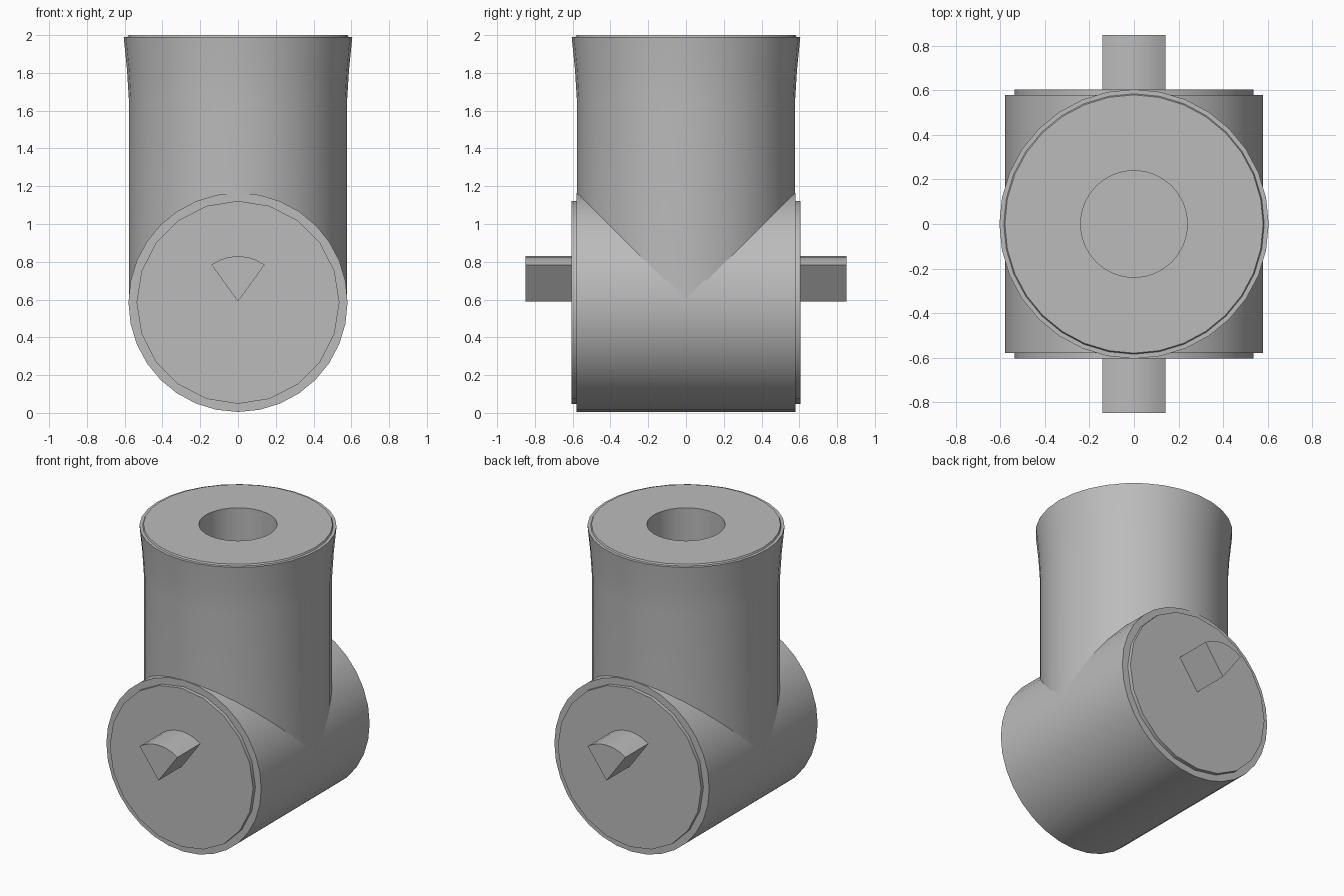
import bpy, bmesh, math

cube = bpy.data.objects.get("Cube")
if cube:
    bpy.data.objects.remove(cube)

R = 0.58            # main tube radius
AXIS_Z = 0.585      # height of the cross tube axis

grey = bpy.data.materials.new("light_grey")
grey.use_nodes = True
grey.diffuse_color = (0.5, 0.5, 0.5, 1)
grey.node_tree.nodes["Principled BSDF"].inputs["Base Color"].default_value = (0.5, 0.5, 0.5, 1)


def finish(name, bm, angle=30):
    bmesh.ops.recalc_face_normals(bm, faces=bm.faces)
    mesh = bpy.data.meshes.new(name)
    bm.to_mesh(mesh)
    bm.free()
    mesh.materials.append(grey)
    obj = bpy.data.objects.new(name, mesh)
    bpy.context.collection.objects.link(obj)
    bpy.ops.object.select_all(action='DESELECT')
    obj.select_set(True)
    bpy.context.view_layer.objects.active = obj
    bpy.ops.object.shade_smooth_by_angle(angle=math.radians(angle))
    return obj


def lathe(name, profile, sides=32):
    """Spin (radius, height) pairs about z and cap both ends."""
    bm = bmesh.new()
    rings = []
    for r, z in profile:
        rings.append([bm.verts.new((r * math.cos(math.tau * i / sides),
                                    r * math.sin(math.tau * i / sides), z))
                      for i in range(sides)])
    for a, b in zip(rings, rings[1:]):
        for i in range(sides):
            j = (i + 1) % sides
            bm.faces.new((a[i], a[j], b[j], b[i]))
    bm.faces.new(rings[0])
    bm.faces.new(rings[-1])
    return finish(name, bm)


def lay_along_y(obj):
    obj.rotation_euler.x = math.pi / 2
    obj.location.z = AXIS_Z


# Upright tube: flared rim, raised top face and a round socket
lathe("upright_tube", [(R - 0.002, AXIS_Z), (R - 0.002, 1.66), (0.588, 1.82),
                       (0.605, 1.99), (0.585, 1.99), (0.58, 2.0),
                       (0.24, 2.0), (0.24, 1.2)])

# Cross tube lying front to back
lay_along_y(lathe("cross_tube", [(R, -R), (R, R)]))

# Raised end discs
lay_along_y(lathe("end_discs", [(0.537, -0.605), (0.537, 0.605)], 20))

# Wedge-shaped pegs: a fan-shaped section pushed out of each end
for name, side in (("front_peg", -1), ("back_peg", 1)):
    bm = bmesh.new()
    section = [(0, 0.59)]
    for k in range(7):
        a = math.radians(-36 + 12 * k)
        section.append((0.24 * math.sin(a), 0.59 + 0.24 * math.cos(a)))
    base = bm.faces.new([bm.verts.new((x, side * 0.58, z)) for x, z in section])
    push = bmesh.ops.extrude_face_region(bm, geom=[base])
    tip = [v for v in push["geom"] if isinstance(v, bmesh.types.BMVert)]
    bmesh.ops.translate(bm, verts=tip, vec=(0, side * 0.27, 0))
    finish(name, bm)
